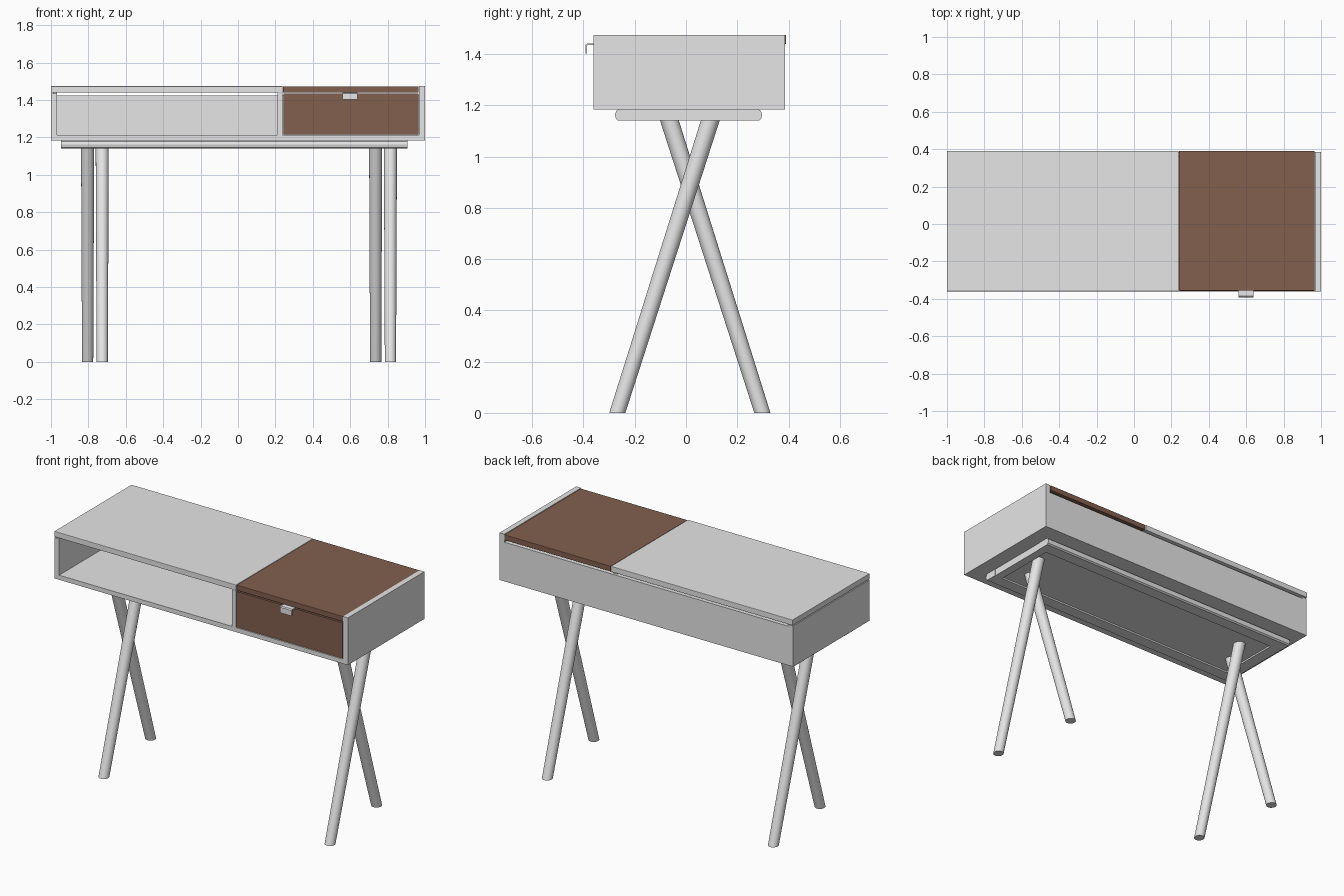
import bpy, bmesh, math
from mathutils import Vector

if "Cube" in bpy.data.objects:
    bpy.data.objects.remove(bpy.data.objects["Cube"])

def material(name, rgb):
    m = bpy.data.materials.new(name)
    m.diffuse_color = (*rgb, 1)
    m.use_nodes = True
    m.node_tree.nodes["Principled BSDF"].inputs["Base Color"].default_value = m.diffuse_color
    return m

GREY = material("light_grey", (0.79, 0.79, 0.79))
BROWN = material("walnut_brown", (0.224, 0.117, 0.077))

def finish(bm, name, mat, smooth=False):
    bmesh.ops.recalc_face_normals(bm, faces=bm.faces)
    me = bpy.data.meshes.new(name)
    bm.to_mesh(me)
    bm.free()
    ob = bpy.data.objects.new(name, me)
    bpy.context.collection.objects.link(ob)
    me.materials.append(mat)
    if smooth:
        for p in me.polygons:
            p.use_smooth = len(p.vertices) == 4
    return ob

def box(name, x, y, z, mat=GREY, bevel=0.0):
    bm = bmesh.new()
    bmesh.ops.create_cube(bm, size=1)
    for v in bm.verts:
        v.co = Vector([(r[0] + r[1]) / 2 + c * (r[1] - r[0])
                       for c, r in zip(v.co, (x, y, z))])
    ob = finish(bm, name, mat)
    if bevel:
        b = ob.modifiers.new("soft_edges", 'BEVEL')
        b.width, b.segments = bevel, 2
    return ob

def extrude_x(name, prof, x0, x1, mat=GREY):
    bm = bmesh.new()
    face = bm.faces.new([bm.verts.new((x0, y, z)) for y, z in prof])
    ext = bmesh.ops.extrude_face_region(bm, geom=[face])
    bmesh.ops.translate(bm, vec=(x1 - x0, 0, 0),
                        verts=[g for g in ext["geom"] if isinstance(g, bmesh.types.BMVert)])
    return finish(bm, name, mat)

# Cabinet shell
F, B = -0.36, 0.386
box("bottom_panel", (-1, 1), (F, B), (1.184, 1.212))
box("left_side", (-1, -0.967), (F, B), (1.212, 1.435))
box("right_side", (0.967, 1), (F, B), (1.212, 1.475))
box("divider", (0.21, 0.238), (F, 0.37), (1.212, 1.44))
box("back_panel", (-0.967, 0.967), (0.36, B), (1.212, 1.425))

# Tops
box("fixed_top", (-1, 0.238), (F, 0.391), (1.44, 1.474), GREY, 0.002)
box("brown_top", (0.24, 0.965), (F + 0.004, 0.39), (1.44, 1.473), BROWN, 0.002)
# Thin cleat in the shadow gap between left side and top
box("top_cleat", (-0.99, -0.967), (F + 0.012, 0.37), (1.43, 1.442))

# Drawer
box("drawer_front", (0.242, 0.964), (F + 0.002, F + 0.025), (1.215, 1.434), BROWN)
for i, x in enumerate((0.25, 0.943)):
    box(f"drawer_side_{i}", (x, x + 0.012), (F + 0.025, 0.32), (1.225, 1.40), BROWN)
box("drawer_floor", (0.25, 0.955), (F + 0.025, 0.32), (1.217, 1.226), BROWN)
box("drawer_back", (0.25, 0.955), (0.31, 0.322), (1.226, 1.40), BROWN)

# Folded tab handle
extrude_x("drawer_handle",
          [(-0.355, 1.441), (-0.386, 1.441), (-0.392, 1.436), (-0.392, 1.402),
           (-0.386, 1.402), (-0.386, 1.433), (-0.384, 1.435), (-0.355, 1.435)],
          0.56, 0.64)

# Under frame: two rails rounded on the outside, with a slab between
ZB, ZT = 1.14, 1.184
outer = [(0.21, ZB), (0.284, ZB), (0.293, 1.147), (0.297, 1.162),
         (0.293, 1.177), (0.284, ZT), (0.21, ZT)]
extrude_x("back_rail", outer, -0.947, 0.905)
extrude_x("front_rail", [(0.02 - y, z) for y, z in outer], -0.947, 0.905)
box("frame_slab", (-0.945, 0.903), (-0.19, 0.21), (1.15, ZT))
for side, x0, x1 in (("left", -0.945, -0.87), ("right", 0.85, 0.903)):
    box(f"{side}_end_rail", (x0, x1), (-0.19, 0.21), (ZB, 1.15))

# Crossed tapered legs
def leg(name, x, y0, y1):
    bm = bmesh.new()
    rings = []
    n = 32
    slope = (y1 - y0) / 1.145
    k = math.sqrt(1 + slope * slope)
    for z, r in ((0, 0.03), (1.152, 0.035)):
        yc = y0 + slope * z
        rings.append([bm.verts.new((x + r * math.cos(2 * math.pi * i / n),
                                    yc + k * r * math.sin(2 * math.pi * i / n), z))
                      for i in range(n)])
    for i in range(n):
        j = (i + 1) % n
        bm.faces.new((rings[0][i], rings[0][j], rings[1][j], rings[1][i]))
    for r in rings:
        bm.faces.new(r)
    finish(bm, name, GREY, True)

for side, xf, xb in (("left", -0.726, -0.804), ("right", 0.815, 0.736)):
    leg(f"{side}_front_leg", xf, -0.268, 0.096)
    leg(f"{side}_back_leg", xb, 0.298, -0.066)
